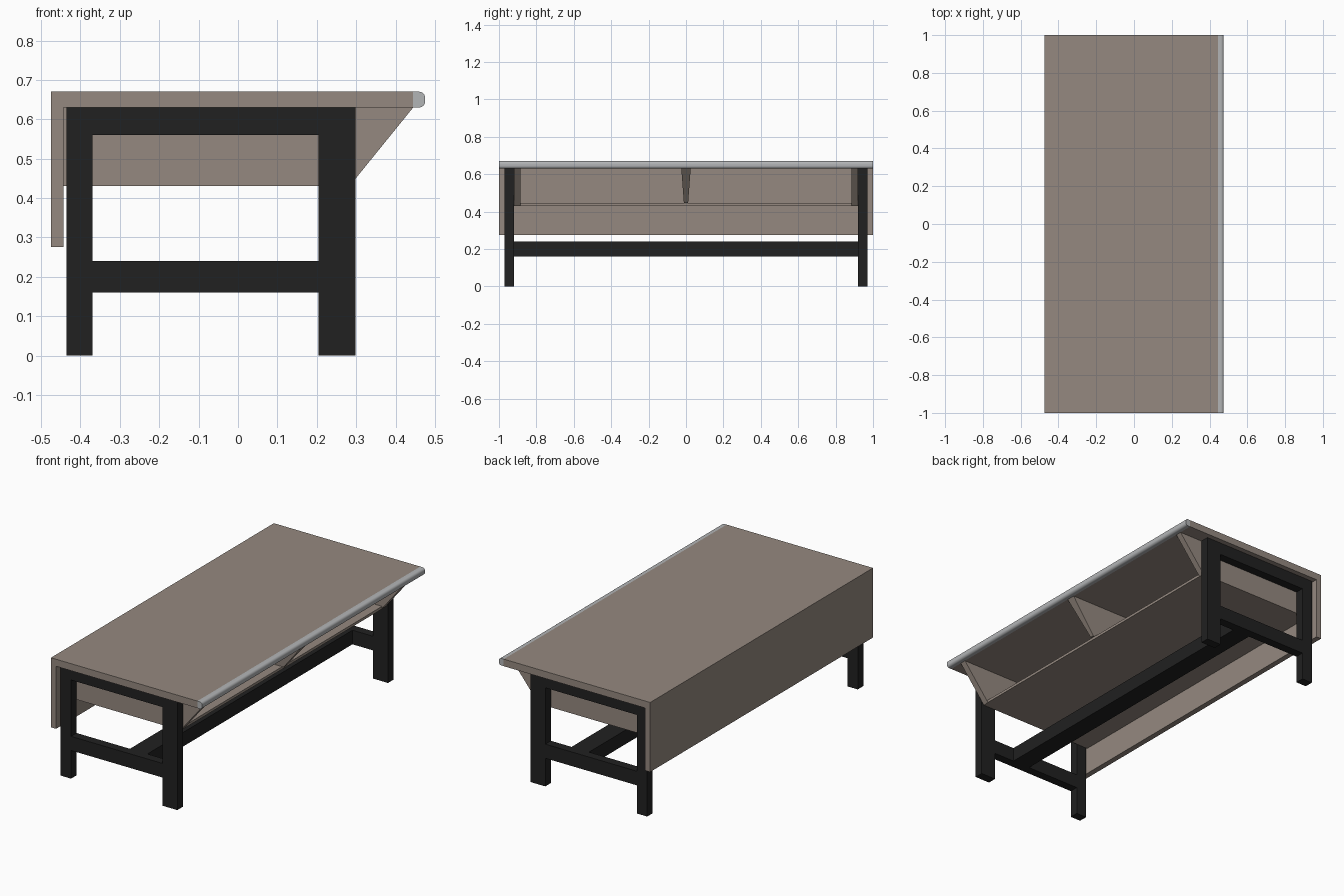
import bpy, bmesh, math

if "Cube" in bpy.data.objects:
    bpy.data.objects.remove(bpy.data.objects["Cube"])


def material(name, rgb):
    m = bpy.data.materials.new(name)
    m.diffuse_color = (*rgb, 1)
    m.use_nodes = True
    m.node_tree.nodes["Principled BSDF"].inputs["Base Color"].default_value = m.diffuse_color
    return m


BROWN = material("warm grey wood", (0.30, 0.25, 0.215))
BLACK = material("black metal", (0.015, 0.015, 0.015))
GREY = material("light grey trim", (0.45, 0.46, 0.47))


def finish(name, bm, mat):
    bmesh.ops.recalc_face_normals(bm, faces=bm.faces)
    me = bpy.data.meshes.new(name)
    bm.to_mesh(me)
    bm.free()
    me.materials.append(mat)
    ob = bpy.data.objects.new(name, me)
    bpy.context.collection.objects.link(ob)
    return ob


def prism(name, profile, y0, y1, mat, taper=None):
    """Extrude an x-z profile along y; taper(z) optionally scales y."""
    bm = bmesh.new()
    rings = []
    for y in (y0, y1):
        rings.append([bm.verts.new((x, y * (taper(z) if taper else 1), z))
                      for x, z in profile])
    a, b = rings
    bm.faces.new(a)
    bm.faces.new(b[::-1])
    n = len(profile)
    for i in range(n):
        j = (i + 1) % n
        bm.faces.new((a[i], b[i], b[j], a[j]))
    return finish(name, bm, mat)


def box(name, x0, x1, y0, y1, z0, z1, mat):
    return prism(name, [(x0, z0), (x1, z0), (x1, z1), (x0, z1)], y0, y1, mat)


# Top and hanging modesty panel, one folded L-shaped board
prism("top_and_drop_panel",
      [(-0.475, 0.275), (-0.443, 0.275), (-0.443, 0.63),
       (0.445, 0.63), (0.445, 0.67), (-0.475, 0.67)], -1, 1, BROWN)

# Rounded edge trim
r = 0.015
trim = [(0.445, 0.63)]
for cz, start in ((0.63 + r, -90), (0.67 - r, 0)):
    for k in range(7):
        a = math.radians(start + 15 * k)
        trim.append((0.475 - r + r * math.cos(a), cz + r * math.sin(a)))
trim.append((0.445, 0.67))
nose = prism("rounded_edge_trim", trim, -1, 1, GREY)
bpy.context.view_layer.objects.active = nose
nose.select_set(True)
bpy.ops.object.shade_smooth_by_angle(angle=math.radians(30))

# Open storage tray: shelf, sloped side panels, tapered divider
box("tray_shelf", -0.443, 0.285, -0.89, 0.89, 0.43, 0.445, BROWN)
side = [(-0.443, 0.43), (0.283, 0.43), (0.445, 0.63), (-0.443, 0.63)]
for label, s in (("front", -1), ("back", 1)):
    prism(label + "_tray_side", side, s * 0.885, s * 0.92, BROWN)
divider = [(-0.443, 0.445), (0.295, 0.445), (0.445, 0.63), (-0.443, 0.63)]
prism("tray_divider", divider, -0.025, 0.025, BROWN,
      taper=lambda z: 0.45 + 0.55 * (z - 0.445) / 0.185)

# Leg frames at both ends
for label, s in (("front", -1), ("back", 1)):
    y0, y1 = s * 0.92, s * 0.97
    box(label + "_narrow_leg", -0.435, -0.37, y0, y1, 0, 0.63, BLACK)
    box(label + "_wide_leg", 0.205, 0.298, y0, y1, 0, 0.63, BLACK)
    box(label + "_upper_rail", -0.37, 0.205, y0, y1, 0.56, 0.63, BLACK)
    box(label + "_lower_rail", -0.37, 0.205, y0, y1, 0.16, 0.24, BLACK)

# Long stretcher between the frames
box("long_stretcher", -0.035, 0.075, -0.92, 0.92, 0.16, 0.24, BLACK)
